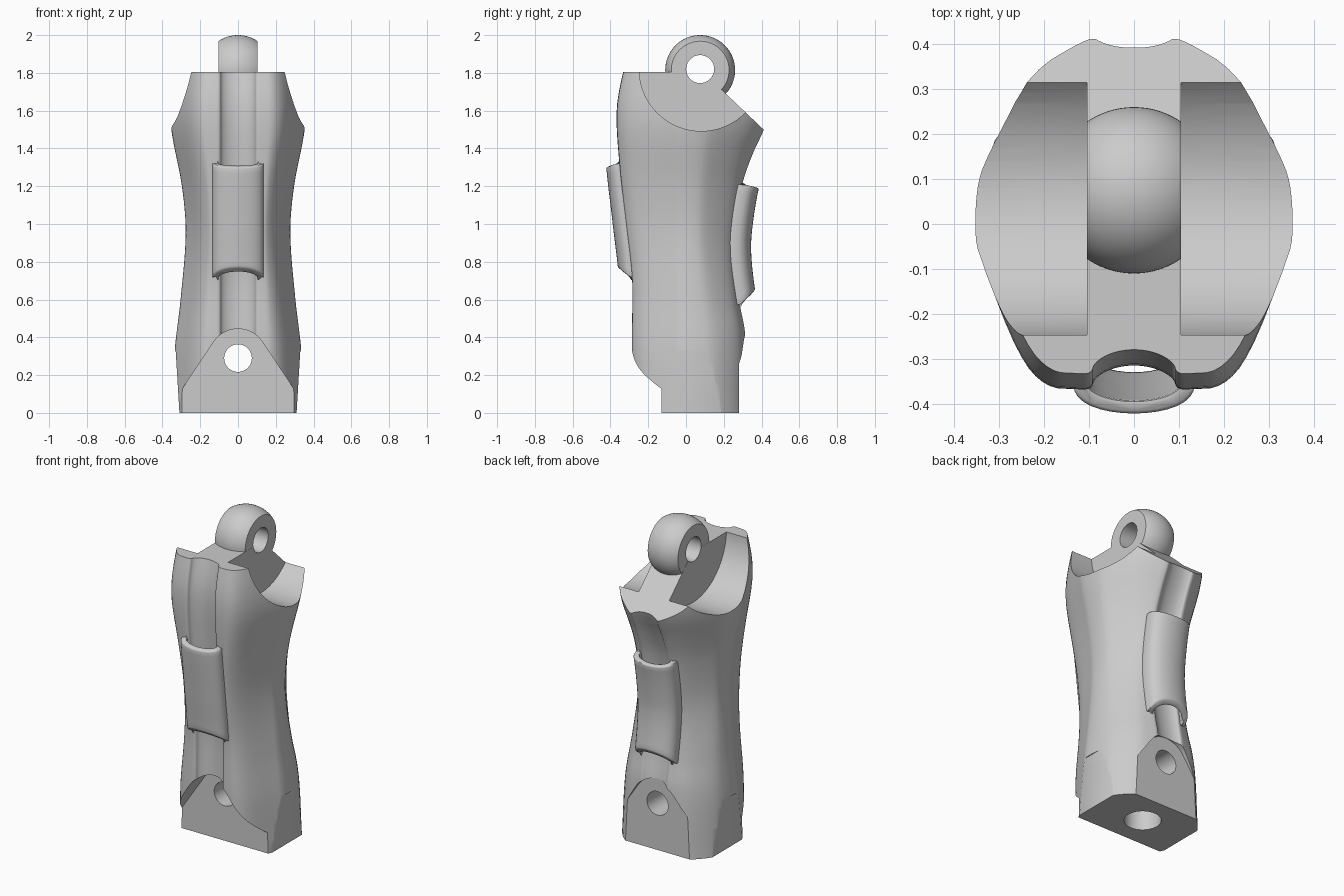
import bpy, bmesh, math
from math import sin, cos, pi, radians
from mathutils import Matrix, Vector

cube = bpy.data.objects.get("Cube")
if cube:
    bpy.data.objects.remove(cube, do_unlink=True)

GREY = bpy.data.materials.new("plain_grey")
GREY.use_nodes = True
GREY.diffuse_color = (0.6, 0.6, 0.6, 1)
GREY.node_tree.nodes["Principled BSDF"].inputs["Base Color"].default_value = (0.6, 0.6, 0.6, 1)


def add_object(name, bm):
    bmesh.ops.recalc_face_normals(bm, faces=bm.faces)
    mesh = bpy.data.meshes.new(name)
    bm.to_mesh(mesh)
    bm.free()
    mesh.materials.append(GREY)
    ob = bpy.data.objects.new(name, mesh)
    bpy.context.collection.objects.link(ob)
    return ob


def loft(name, rings):
    """Skin closed rings of equal length and cap both ends."""
    bm = bmesh.new()
    rows = [[bm.verts.new(p) for p in ring] for ring in rings]
    n = len(rows[0])
    for a, b in zip(rows, rows[1:]):
        for i in range(n):
            j = (i + 1) % n
            bm.faces.new((a[i], a[j], b[j], b[i]))
    bm.faces.new(rows[0][::-1])
    bm.faces.new(rows[-1])
    return add_object(name, bm)


def cylinder(name, radius, length, centre, axis):
    bm = bmesh.new()
    turn = Vector((0, 0, 1)).rotation_difference(Vector(axis)).to_matrix().to_4x4()
    bmesh.ops.create_cone(bm, cap_ends=True, segments=72, radius1=radius, radius2=radius,
                          depth=length, matrix=Matrix.Translation(centre) @ turn)
    return add_object(name, bm)


def activate(ob):
    bpy.ops.object.select_all(action='DESELECT')
    ob.select_set(True)
    bpy.context.view_layer.objects.active = ob


def combine(ob, tool, operation='DIFFERENCE'):
    tool.hide_render = True
    mod = ob.modifiers.new("combine", 'BOOLEAN')
    mod.operation = operation
    mod.solver = 'EXACT'
    mod.object = tool
    activate(ob)
    bpy.ops.object.modifier_apply(modifier=mod.name)
    bpy.data.objects.remove(tool, do_unlink=True)


def smooth(ob, angle):
    activate(ob)
    bpy.ops.object.shade_smooth_by_angle(angle=radians(angle))


def curve(keys):
    """Smooth interpolation through (height, value) keys."""
    def slope(i):
        a, b = keys[max(i - 1, 0)], keys[min(i + 1, len(keys) - 1)]
        return (b[1] - a[1]) / (b[0] - a[0])

    def value(z):
        i = max(k for k in range(len(keys) - 1) if k == 0 or keys[k][0] <= z)
        (z0, v0), (z1, v1) = keys[i], keys[i + 1]
        h = z1 - z0
        t = (z - z0) / h
        return (v0 * (1 + 2 * t) * (1 - t) ** 2 + slope(i) * h * t * (1 - t) ** 2
                + v1 * t * t * (3 - 2 * t) + slope(i + 1) * h * t * t * (t - 1))
    return value


# Body outline by height: half width, front depth, back depth, fullness of the rear corners
width = curve([(0, .35), (.33, .335), (.6, .304), (.95, .277), (1.2, .297), (1.5, .353), (1.65, .355), (1.9, .325)])
front = curve([(0, .275), (.35, .287), (.7, .285), (1, .317), (1.31, .352), (1.6, .367), (1.8, .334), (1.9, .3)])
back = curve([(0, .325), (.42, .315), (.57, .288), (.8, .258), (.95, .258), (1.21, .3), (1.37, .355),
              (1.5, .415), (1.6, .445), (1.9, .48)])
full = curve([(0, 1), (.4, .85), (1, .2), (1.9, 0)])


def round_off(points):
    out = []
    for p, q in zip(points, points[1:] + points[:1]):
        out += [(p[0] * .75 + q[0] * .25, p[1] * .75 + q[1] * .25),
                (p[0] * .25 + q[0] * .75, p[1] * .25 + q[1] * .75)]
    return out


def body_ring(z):
    w, f, b, t = width(z), front(z), back(z), full(z)
    half = [(.045, b - .026), (.075, b - .012), (.088, b), (.115, b * .975),
            (.63 * w, (.77 + .13 * t) * b), (.94 * w, (.34 + .18 * t) * b), (w, .18 * b),
            (w, -.1 * f), (.94 * w, -.25 * f), (.72 * w, -.8 * f), (.55 * w, -.99 * f),
            (.125, -f), (.095, -f), (.088, .025 - f), (.05, .047 - f)]
    ring = [(0, b - .031)] + half + [(0, .055 - f)] + [(-x, y) for x, y in reversed(half)]
    return [(x, y, z) for x, y in round_off(round_off(ring))]


body = loft("body", [body_ring(1.9 * i / 44) for i in range(45)])

# Flat top that slopes down towards the back
top = [(-1, 1.805), (.09, 1.805), (1, .94), (1, 3), (-1, 3)]
combine(body, loft("top_cutter", [[(x, y, z) for y, z in top] for x in (-1, 1)]))

# Round scoops beside the central web, and flat lower flanks
for side in (1, -1):
    combine(body, cylinder("scoop_cutter", .328, .7, (side * .455, .08, 1.82), (1, 0, 0)))
    flank = [(.304, -.1), (.33, .33), (.6, .33), (.6, -.1)]
    combine(body, loft("flank_cutter", [[(side * x, y, z) for x, z in flank] for y in (-1, 1)]))

# Round-topped gable faces at the foot, front and back
gable = [(.155 * cos(radians(a)), .29 + .155 * sin(radians(a))) for a in range(34, 147, 8)]
gable += [(-.447, -.1), (.447, -.1)]
for near, far in ((-.13, -1), (.28, 1)):
    combine(body, loft("gable_cutter", [[(x, y, z) for x, z in gable] for y in (near, far)]))

# Eye on top: a ball trimmed flat on both sides
bm = bmesh.new()
bmesh.ops.create_uvsphere(bm, u_segments=64, v_segments=40, radius=.185,
                          matrix=Matrix.Translation((0, .075, 1.815)) @ Matrix.Rotation(pi / 2, 4, 'Y'))
eye = add_object("eye", bm)
bm = bmesh.new()
bmesh.ops.create_cube(bm, size=1, matrix=Matrix.Translation((0, 0, 1.8)) @ Matrix.Diagonal((.208, 2, 2, 1)))
combine(eye, add_object("eye_trim", bm), 'INTERSECT')
combine(body, eye, 'UNION')

# Pin holes through the eye and the foot, and a socket underneath
combine(body, cylinder("eye_hole", .074, 1, (0, .075, 1.82), (1, 0, 0)))
combine(body, cylinder("foot_hole", .073, 2, (0, 0, .29), (0, 1, 0)))
combine(body, cylinder("socket", .105, .4, (0, .075, 0), (0, 0, 1)))
smooth(body, 32)


def sleeve(name, outline, sign, depth, bottom, top):
    """Arched cover over a channel; bottom and top are (inner, outer) heights."""
    arc = [pi * i / 16 for i in range(17)]
    base = -.035
    section = [(.135 * cos(a), depth * sin(a) ** .8) for a in arc[1:-1]]
    section = [(.135, base), (.135, 0)] + section + [(-.135, 0), (-.135, base)]
    inner = [(.103 * cos(a), (depth - .03) * sin(a)) for a in reversed(arc)]
    section += [(-.103, base)] + inner + [(.103, base)]
    rings = []
    for i in range(17):
        ring = []
        for x, d in section:
            k = max(d, 0) / depth
            low = bottom[0] + (bottom[1] - bottom[0]) * k
            high = top[0] + (top[1] - top[0]) * k
            z = low + (high - low) * i / 16
            ring.append((x, sign * (outline(z) + d), z))
        rings.append(ring)
    ob = loft(name, rings)
    bevel = ob.modifiers.new("soft_edges", 'BEVEL')
    bevel.width = .008
    bevel.segments = 2
    bevel.limit_method = 'ANGLE'
    bevel.angle_limit = radians(50)
    activate(ob)
    bpy.ops.object.modifier_apply(modifier=bevel.name)
    smooth(ob, 45)


sleeve("front_sleeve", front, -1, .071, (.71, .77), (1.325, 1.3))
sleeve("back_sleeve", back, 1, .09, (.57, .65), (1.212, 1.19))
